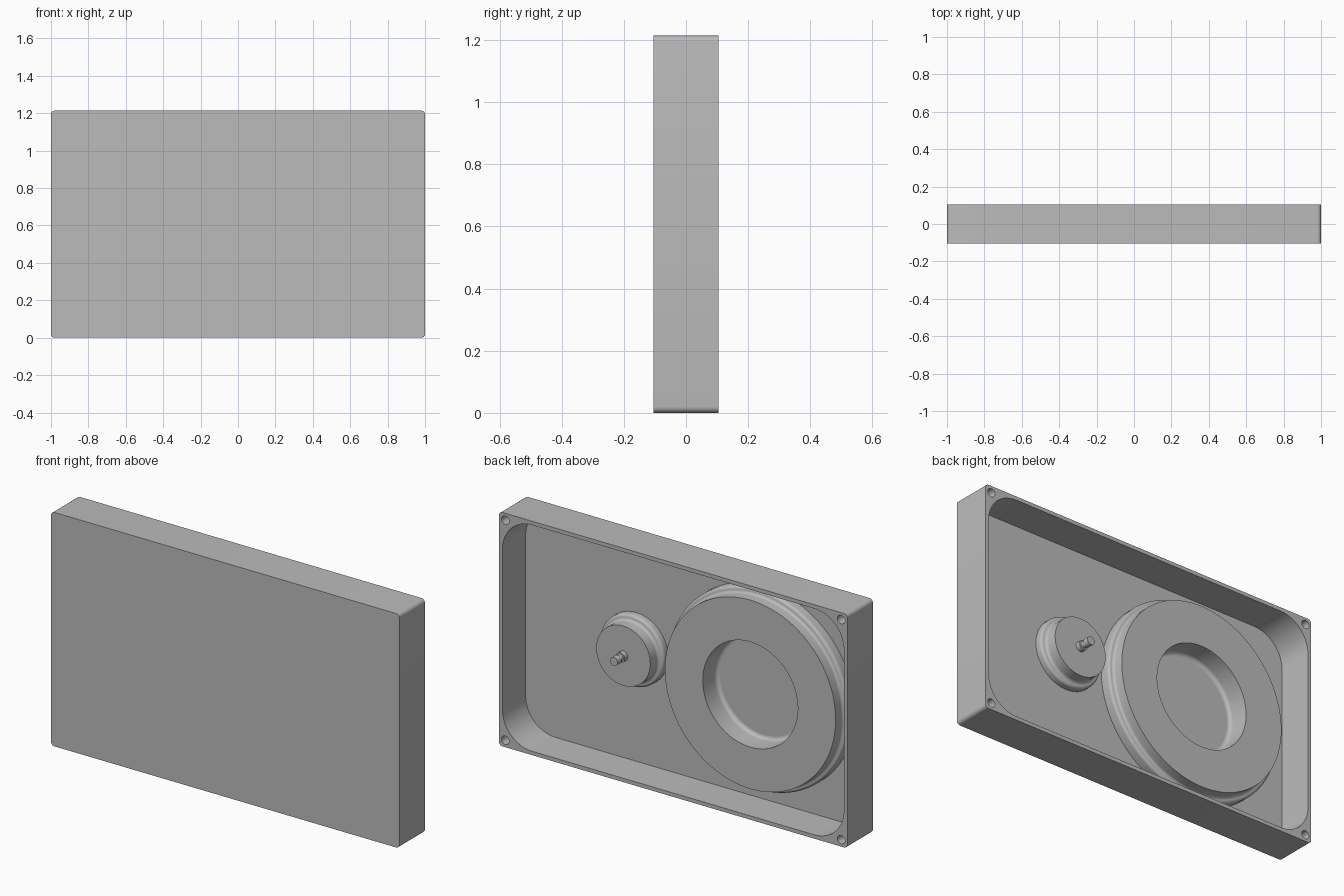
import bpy, bmesh
from math import sin, cos, pi, radians
from mathutils import Matrix, Vector

if "Cube" in bpy.data.objects:
    bpy.data.objects.remove(bpy.data.objects["Cube"], do_unlink=True)

W, H, D = 2.0, 1.214, 0.21      # case width, height, depth
WALL = 0.02
BACK, FRONT = D / 2, -D / 2
FLOOR = FRONT + WALL
MID = H / 2

grey = bpy.data.materials.new("plain_grey")
grey.use_nodes = True
colour = (0.5, 0.5, 0.5, 1)
grey.diffuse_color = colour
grey.node_tree.nodes["Principled BSDF"].inputs["Base Color"].default_value = colour


def finish(bm, name):
    bmesh.ops.recalc_face_normals(bm, faces=bm.faces)
    mesh = bpy.data.meshes.new(name)
    bm.to_mesh(mesh)
    bm.free()
    obj = bpy.data.objects.new(name, mesh)
    bpy.context.collection.objects.link(obj)
    mesh.materials.append(grey)
    return obj


def smooth(obj):
    bpy.ops.object.select_all(action="DESELECT")
    obj.select_set(True)
    bpy.context.view_layer.objects.active = obj
    bpy.ops.object.shade_smooth_by_angle(angle=radians(30))


def rounded_block(name, w, h, r, y0, y1, steps):
    """Rounded rectangle in the xz plane, extruded along y."""
    bm = bmesh.new()
    ring = []
    for q, (sx, sz) in enumerate([(1, 1), (-1, 1), (-1, -1), (1, -1)]):
        for i in range(steps + 1):
            a = (q + i / steps) * pi / 2
            ring.append(bm.verts.new((sx * (w / 2 - r) + r * cos(a), y0,
                                      MID + sz * (h / 2 - r) + r * sin(a))))
    face = bm.faces.new(ring)
    new = bmesh.ops.extrude_face_region(bm, geom=[face], use_keep_orig=True)["geom"]
    verts = [v for v in new if isinstance(v, bmesh.types.BMVert)]
    bmesh.ops.translate(bm, verts=verts, vec=(0, y1 - y0, 0))
    return finish(bm, name)


def turned(name, x, profile, steps=64):
    """Revolve (radius, y) points around an axis along y."""
    bm = bmesh.new()
    verts = [bm.verts.new((x + r, y, MID)) for r, y in profile]
    edges = [bm.edges.new(pair) for pair in zip(verts, verts[1:])]
    bmesh.ops.spin(bm, geom=verts + edges, cent=(x, 0, MID), axis=(0, 1, 0),
                   angle=2 * pi, steps=steps, use_merge=True)
    bmesh.ops.remove_doubles(bm, verts=bm.verts, dist=0.0002)
    obj = finish(bm, name)
    smooth(obj)
    return obj


def arc(cr, cy, rad, start, end, steps=6):
    """Points of a fillet in (radius, y) space, angles in degrees."""
    angles = [radians(start + (end - start) * i / steps) for i in range(steps + 1)]
    return [(cr + rad * cos(a), cy + rad * sin(a)) for a in angles]


# Case: rounded block with a cavity and four corner screw holes
case = rounded_block("case", W, H, 0.02, FRONT, BACK, 6)
cutters = [rounded_block("cavity_cutter", W - 2 * WALL, H - 2 * WALL, 0.17,
                         FLOOR, BACK + 0.1, 16)]
for sx in (-1, 1):
    for sz in (-1, 1):
        bm = bmesh.new()
        place = Matrix.Translation((sx * (W / 2 - 0.036), BACK, MID + sz * (H / 2 - 0.036)))
        bmesh.ops.create_cone(bm, cap_ends=True, segments=24, radius1=0.022, radius2=0.022,
                              depth=0.24, matrix=place @ Matrix.Rotation(pi / 2, 4, "X"))
        cutters.append(finish(bm, "screw_hole_cutter"))

for cutter in cutters:
    cutter.hide_render = True
    mod = case.modifiers.new("cut", "BOOLEAN")
    mod.operation = "DIFFERENCE"
    mod.solver = "EXACT"
    mod.object = cutter

# Bake the cuts and drop the cutters
bpy.context.view_layer.update()
graph = bpy.context.evaluated_depsgraph_get()
case.data = bpy.data.meshes.new_from_object(case.evaluated_get(graph))
case.modifiers.clear()
for cutter in cutters:
    bpy.data.objects.remove(cutter, do_unlink=True)
smooth(case)

# Large ring: filleted bore, flat face, and a stepped flange at its foot
FACE = 0.03
ring_profile = arc(0.253, FLOOR + 0.02, 0.02, -90, 0)
ring_profile += [(0.273, FACE), (0.49, FACE)]
ring_profile += arc(0.505, -0.015, 0.015, 180, 270)
ring_profile += arc(0.505, -0.045, 0.015, 90, 0)
ring_profile += [(0.52, FLOOR)]
turned("large_ring", -0.39, ring_profile, 96)

# Small drum with the same stepped foot
TOP = 0.02
drum_profile = [(0, TOP), (0.155, TOP)]
drum_profile += arc(0.17, -0.03, 0.015, 180, 270)
drum_profile += arc(0.17, -0.06, 0.015, 90, 0)
drum_profile += [(0.185, FLOOR)]
turned("small_drum", 0.346, drum_profile)

# Stepped shaft on the drum
turned("drum_shaft", 0.346, [(0.026, TOP), (0.026, TOP + 0.025), (0.018, TOP + 0.025),
                             (0.018, TOP + 0.045), (0.022, TOP + 0.045),
                             (0.022, TOP + 0.078), (0, TOP + 0.078)], 24)
